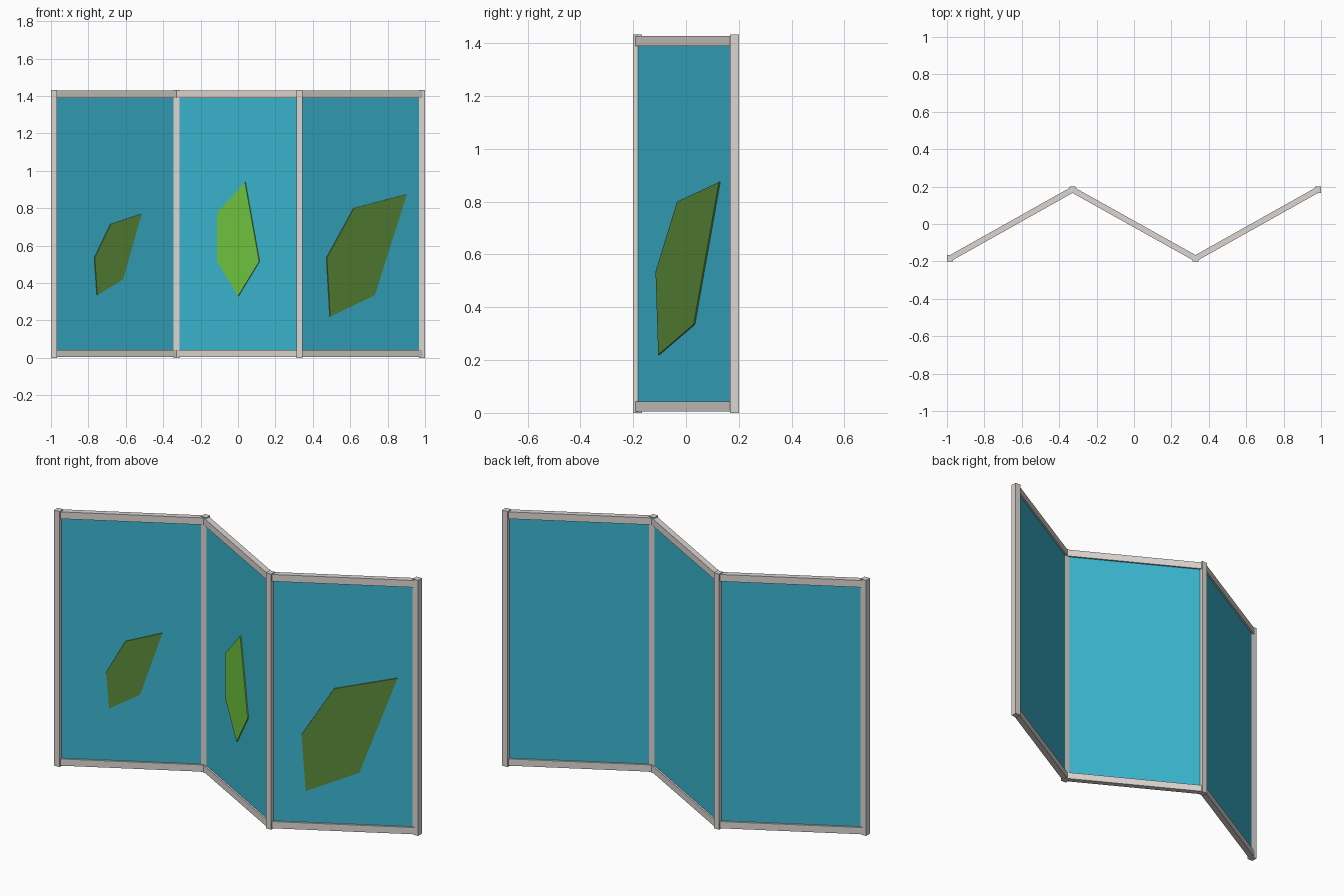
import bpy, bmesh, math
from mathutils import Matrix, Vector

if "Cube" in bpy.data.objects:
    bpy.data.objects.remove(bpy.data.objects["Cube"])


def material(name, rgb):
    # sRGB 0-255 to linear
    lin = [((c / 255 + 0.055) / 1.055) ** 2.4 for c in rgb]
    m = bpy.data.materials.new(name)
    m.diffuse_color = (*lin, 1)
    m.use_nodes = True
    m.node_tree.nodes["Principled BSDF"].inputs["Base Color"].default_value = m.diffuse_color
    return m


FRAME = material("warm grey frame", (220, 214, 209))
FABRIC = material("teal fabric", (58, 182, 208))
LIME = material("lime leaf", (112, 197, 64))
OLIVE = material("olive leaf", (92, 139, 56))

POST, HEIGHT = 0.033, 1.433
RAIL_DEPTH, FABRIC_DEPTH = 0.031, 0.012
LEAF_BACK, LEAF_FRONT = 0.005, 0.012


def finish(name, bm, mat, matrix=Matrix()):
    bmesh.ops.recalc_face_normals(bm, faces=bm.faces)
    me = bpy.data.meshes.new(name)
    bm.to_mesh(me)
    bm.free()
    me.materials.append(mat)
    ob = bpy.data.objects.new(name, me)
    ob.matrix_world = matrix
    bpy.context.collection.objects.link(ob)
    return ob


def box(name, size, centre, mat, matrix=Matrix()):
    bm = bmesh.new()
    bmesh.ops.create_cube(bm, size=1)
    bmesh.ops.scale(bm, vec=size, verts=bm.verts)
    bmesh.ops.translate(bm, vec=centre, verts=bm.verts)
    return finish(name, bm, mat, matrix)


# Zigzag of four square posts
corners = [Vector((x, y, 0)) for x, y in
           ((-0.9835, -0.1835), (-0.329, 0.1835), (0.329, -0.1835), (0.9835, 0.1835))]
for i, c in enumerate(corners):
    box(f"post_{i + 1}", (POST, POST, HEIGHT), c + Vector((0, 0, HEIGHT / 2)), FRAME)

# Leaf outlines as seen from the front (x, z)
leaves = [
    (OLIVE, [(-0.515, 0.77), (-0.68, 0.715), (-0.766, 0.535), (-0.752, 0.335), (-0.614, 0.42)]),
    (LIME, [(0.037, 0.94), (-0.111, 0.775), (-0.111, 0.515), (0.0, 0.33), (0.113, 0.515)]),
    (OLIVE, [(0.903, 0.874), (0.62, 0.80), (0.475, 0.535), (0.493, 0.22), (0.732, 0.335)]),
]

for i, (mat, outline) in enumerate(leaves):
    a, b = corners[i], corners[i + 1]
    mid, span = (a + b) / 2, b - a
    angle = math.atan2(span.y, span.x)
    place = Matrix.Translation(mid) @ Matrix.Rotation(angle, 4, 'Z')
    length = span.length

    # Rails and stretched fabric
    for label, z0, z1 in (("bottom", 0.005, 0.043), ("top", 1.389, 1.428)):
        box(f"{label}_rail_{i + 1}", (length, RAIL_DEPTH, z1 - z0),
            (0, 0, (z0 + z1) / 2), FRAME, place)
    box(f"fabric_panel_{i + 1}", (length, FABRIC_DEPTH, 1.37), (0, 0, 0.716), FABRIC, place)

    # Thin leaf plate on the front of the fabric
    bm = bmesh.new()
    shift = mid.x + math.sin(angle) * LEAF_FRONT
    face = bm.faces.new([bm.verts.new(((x - shift) / math.cos(angle), -LEAF_BACK, z))
                         for x, z in outline])
    ext = bmesh.ops.extrude_face_region(bm, geom=[face])
    bmesh.ops.translate(bm, vec=(0, LEAF_BACK - LEAF_FRONT, 0),
                        verts=[v for v in ext["geom"] if isinstance(v, bmesh.types.BMVert)])
    finish(f"leaf_{i + 1}", bm, mat, place)
